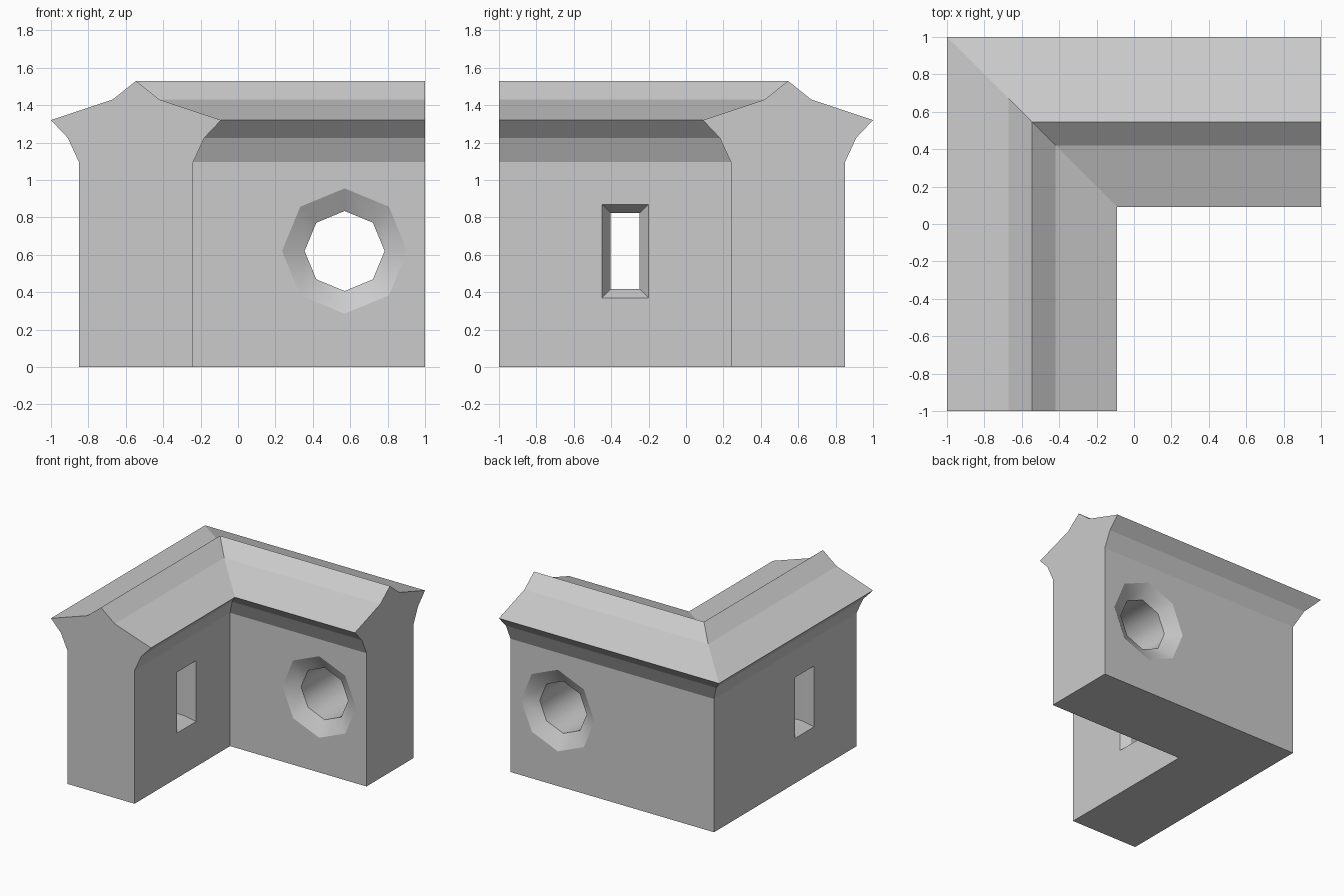
import bpy, bmesh, math

if "Cube" in bpy.data.objects:
    bpy.data.objects.remove(bpy.data.objects["Cube"])

MID, HALF = 0.545, 0.305      # wall centre line and half thickness
FLARE = 0.07                  # depth of the splayed window rims


def make_object(name, rings):
    """Skin a list of equal closed rings and cap both ends."""
    bm = bmesh.new()
    vs = [[bm.verts.new(p) for p in ring] for ring in rings]
    n = len(rings[0])
    for a, b in zip(vs, vs[1:]):
        for i in range(n):
            j = (i + 1) % n
            bm.faces.new((a[i], a[j], b[j], b[i]))
    bm.faces.new(vs[0])
    bm.faces.new(vs[-1])
    bmesh.ops.recalc_face_normals(bm, faces=bm.faces)
    mesh = bpy.data.meshes.new(name)
    bm.to_mesh(mesh)
    bm.free()
    obj = bpy.data.objects.new(name, mesh)
    bpy.context.collection.objects.link(obj)
    return obj


def activate(obj):
    bpy.ops.object.select_all(action='DESELECT')
    obj.select_set(True)
    bpy.context.view_layer.objects.active = obj


# Wall with coping: half profile mirrored, swept round a mitred corner
half = [(0.305, 0), (0.305, 1.095), (0.365, 1.225), (0.455, 1.32), (0.125, 1.43)]
profile = half + [(0, 1.53)] + [(-d, z) for d, z in reversed(half)]
wall = make_object("corner_wall", [
    [(d - MID, -1, z) for d, z in profile],
    [(d - MID, MID - d, z) for d, z in profile],
    [(1, MID - d, z) for d, z in profile],
])


def cut_window(name, outer, inner, place, smooth):
    """Cut a hole that flares from inner to outer outline at both wall faces."""
    over = 0.02
    k = 1 + over / FLARE
    rings = []
    for depth, t in ((-HALF - over, k), (-HALF + FLARE, 0),
                     (HALF - FLARE, 0), (HALF + over, k)):
        rings.append([place(a + (c - a) * t, depth, b + (d - b) * t)
                      for (a, b), (c, d) in zip(inner, outer)])
    cutter = make_object(name, rings)
    cutter.hide_render = True
    if smooth:
        activate(cutter)
        bpy.ops.object.shade_smooth_by_angle(angle=math.radians(50))
    activate(wall)
    mod = wall.modifiers.new(name, 'BOOLEAN')
    mod.operation = 'DIFFERENCE'
    mod.solver = 'EXACT'
    mod.object = cutter
    bpy.ops.object.modifier_apply(modifier=mod.name)
    bpy.data.objects.remove(cutter)


def octagon(r):
    return [(0.57 + r * math.cos(i * math.pi / 4), 0.62 + r * math.sin(i * math.pi / 4))
            for i in range(8)]


def rectangle(w, h):
    return [(-0.325 + sx * w, 0.62 + sz * h)
            for sx, sz in ((-1, -1), (1, -1), (1, 1), (-1, 1))]


# Round window in the back arm, slit window in the left arm
cut_window("round_window_cutter", octagon(0.335), octagon(0.214),
           lambda u, depth, z: (u, MID + depth, z), True)
cut_window("slit_window_cutter", rectangle(0.125, 0.25), rectangle(0.0775, 0.204),
           lambda u, depth, z: (-MID + depth, u, z), False)
